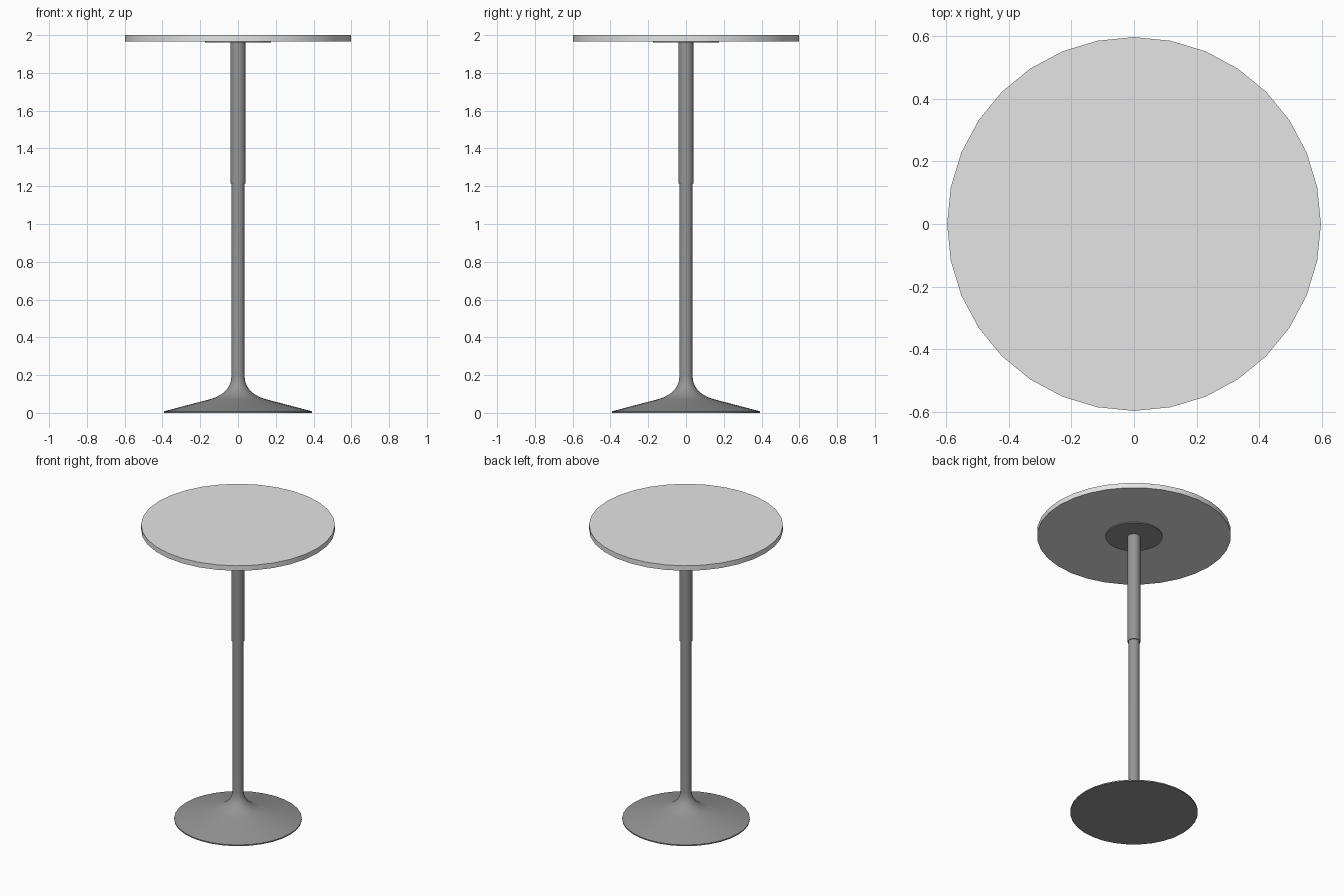
import bpy, bmesh, math

if "Cube" in bpy.data.objects:
    bpy.data.objects.remove(bpy.data.objects["Cube"])

SIDES = 32

def material(name, v):
    m = bpy.data.materials.new(name)
    m.diffuse_color = (v, v, v, 1)
    m.use_nodes = True
    m.node_tree.nodes["Principled BSDF"].inputs["Base Color"].default_value = m.diffuse_color
    return m

light_grey = material("light_grey", 0.78)
dark_grey = material("dark_grey", 0.30)

def lathe(name, profile, mat):
    """Solid of revolution from (radius, z) points, bottom to top, capped."""
    bm = bmesh.new()
    rings = []
    for r, z in profile:
        rings.append([bm.verts.new((r * math.cos(2 * math.pi * i / SIDES),
                                    r * math.sin(2 * math.pi * i / SIDES), z))
                      for i in range(SIDES)])
    for a, b in zip(rings, rings[1:]):
        for i in range(SIDES):
            j = (i + 1) % SIDES
            bm.faces.new((a[i], a[j], b[j], b[i]))
    bm.faces.new(rings[0][::-1])
    bm.faces.new(rings[-1])
    me = bpy.data.meshes.new(name)
    bm.to_mesh(me)
    bm.free()
    ob = bpy.data.objects.new(name, me)
    bpy.context.collection.objects.link(ob)
    me.materials.append(mat)
    bpy.ops.object.select_all(action='DESELECT')
    ob.select_set(True)
    bpy.context.view_layer.objects.active = ob
    bpy.ops.object.shade_smooth_by_angle(angle=math.radians(35))
    return ob

# Flared foot running up into the lower column
lathe("base_and_lower_column",
      [(0.393, 0), (0.393, 0.008), (0.26, 0.043), (0.145, 0.073), (0.115, 0.083),
       (0.083, 0.102), (0.06, 0.123), (0.045, 0.147), (0.037, 0.17),
       (0.035, 0.195), (0.035, 1.23)], dark_grey)

# Wider telescopic sleeve
lathe("upper_column", [(0.04, 1.215), (0.04, 1.962)], dark_grey)

# Mounting plate beneath the top
lathe("mounting_plate", [(0.175, 1.96), (0.175, 1.968)], dark_grey)

# Round table top
lathe("table_top", [(0.597, 1.966), (0.597, 2.0)], light_grey)
